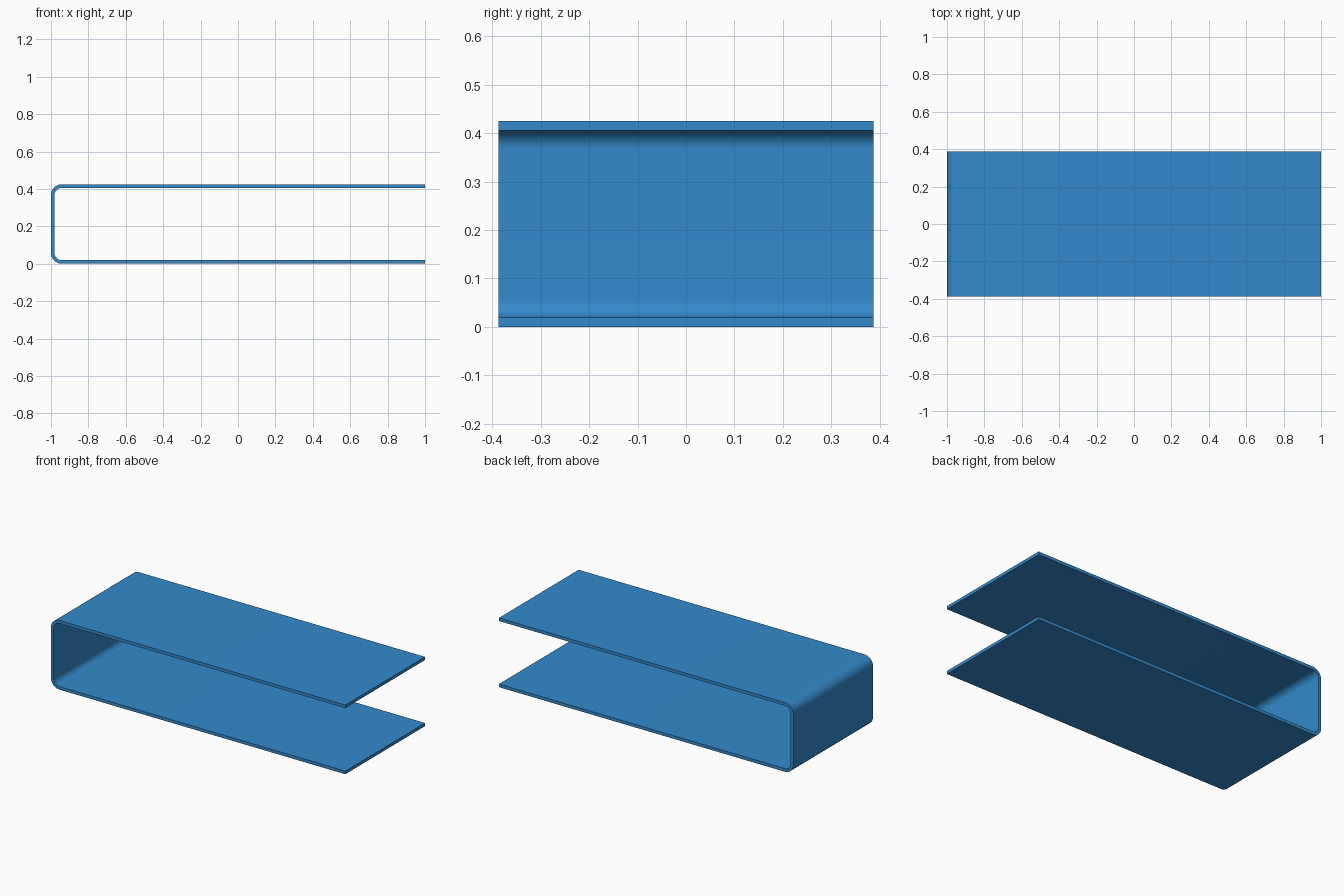
import bpy, bmesh
from math import sin, cos, pi

if "Cube" in bpy.data.objects:
    bpy.data.objects.remove(bpy.data.objects["Cube"])

X, Y, H = 1.0, 0.387, 0.425   # half length, half depth, height
T, R = 0.019, 0.058           # sheet thickness, outer bend radius
STEPS = 16


def u_path(offset):
    """U-shaped outline, open at +x, moved inward by offset."""
    r = R - offset
    pts = [(X, H - offset)]
    for cz, start in ((H - R, pi / 2), (R, pi)):
        for i in range(STEPS + 1):
            a = start + pi / 2 * i / STEPS
            pts.append((-X + R + r * cos(a), cz + r * sin(a)))
    return pts + [(X, offset)]


# Bent sheet: strips between outer and inner outlines, extruded along y
bm = bmesh.new()
outer, inner = [[bm.verts.new((x, -Y, z)) for x, z in u_path(o)] for o in (0, T)]
side = [bm.faces.new((outer[i], outer[i + 1], inner[i + 1], inner[i]))
        for i in range(len(outer) - 1)]
ext = bmesh.ops.extrude_face_region(bm, geom=side, use_keep_orig=True)
moved = [v for v in ext["geom"] if isinstance(v, bmesh.types.BMVert)]
bmesh.ops.translate(bm, verts=moved, vec=(0, 2 * Y, 0))
bmesh.ops.recalc_face_normals(bm, faces=bm.faces)

mesh = bpy.data.meshes.new("bent_sheet")
bm.to_mesh(mesh)
bm.free()
sheet = bpy.data.objects.new("bent_sheet", mesh)
bpy.context.collection.objects.link(sheet)

# Blue finish
blue = bpy.data.materials.new("blue")
blue.diffuse_color = (0.033, 0.254, 0.6, 1)
blue.use_nodes = True
blue.node_tree.nodes["Principled BSDF"].inputs["Base Color"].default_value = blue.diffuse_color
mesh.materials.append(blue)

# Smooth bends, crisp edges
bpy.context.view_layer.objects.active = sheet
sheet.select_set(True)
bpy.ops.object.shade_smooth_by_angle(angle=pi / 6)
